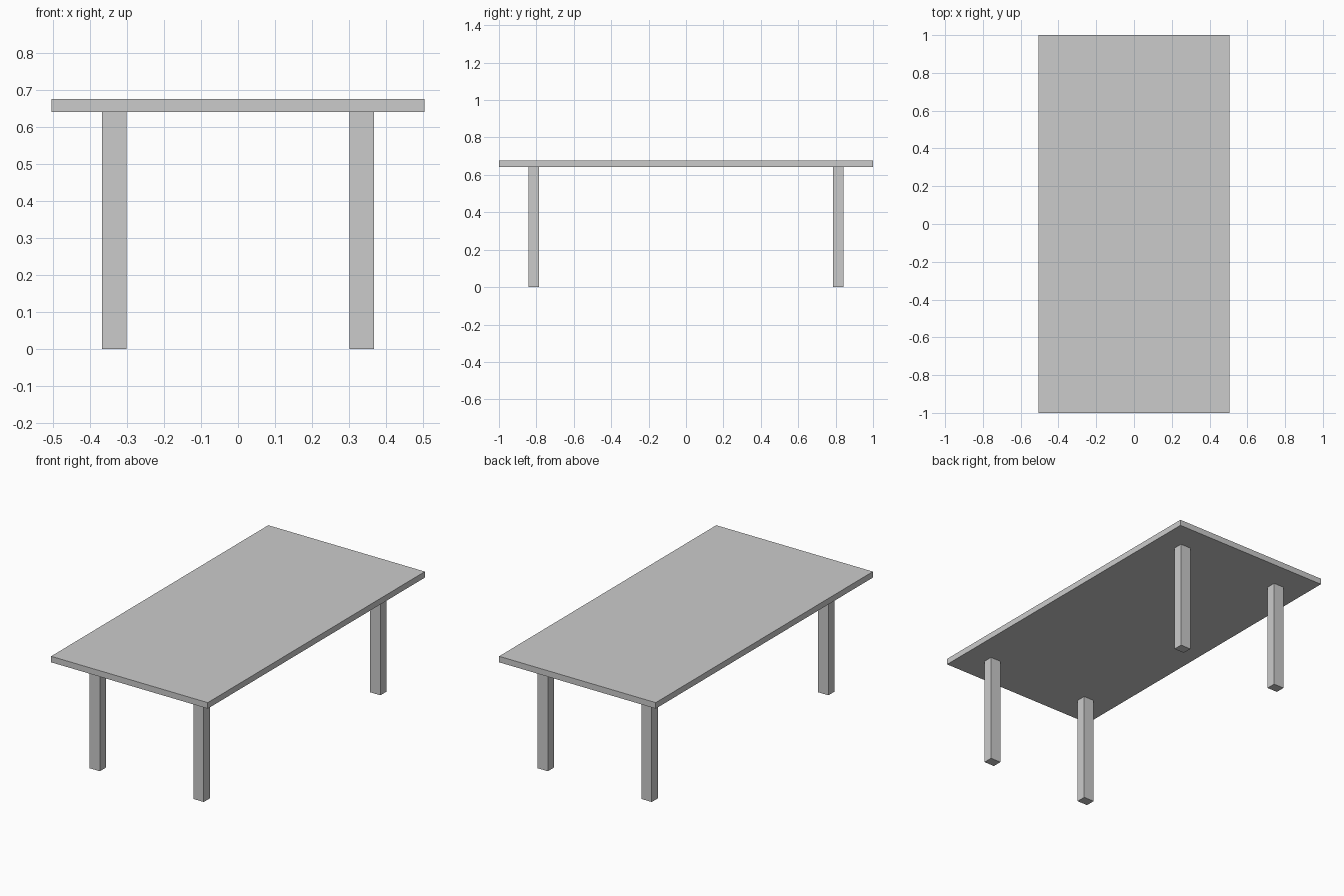
import bpy

# Remove the default cube
cube = bpy.data.objects.get("Cube")
if cube:
    bpy.data.objects.remove(cube, do_unlink=True)

# Single grey finish
GREY = (0.6, 0.6, 0.6, 1.0)
grey = bpy.data.materials.new("light grey")
grey.use_nodes = True
grey.diffuse_color = GREY
grey.node_tree.nodes["Principled BSDF"].inputs["Base Color"].default_value = GREY


def box(name, center, size):
    """Add a flat-shaded box of the given full size."""
    bpy.ops.mesh.primitive_cube_add(size=1, location=center)
    obj = bpy.context.object
    obj.name = name
    obj.scale = size
    bpy.ops.object.transform_apply(location=False, rotation=False, scale=True)
    obj.data.materials.append(grey)
    return obj


LEG_HEIGHT = 0.641
TOP_THICKNESS = 0.035

# Table top
box("table_top", (0, 0, LEG_HEIGHT + TOP_THICKNESS / 2), (1.01, 2.0, TOP_THICKNESS))

# Four legs, set in from the corners
for side, sx in (("left", 1), ("right", -1)):
    for end, sy in (("front", -1), ("back", 1)):
        box(f"{end}_{side}_leg", (sx * 0.335, sy * 0.814, LEG_HEIGHT / 2),
            (0.067, 0.056, LEG_HEIGHT))
